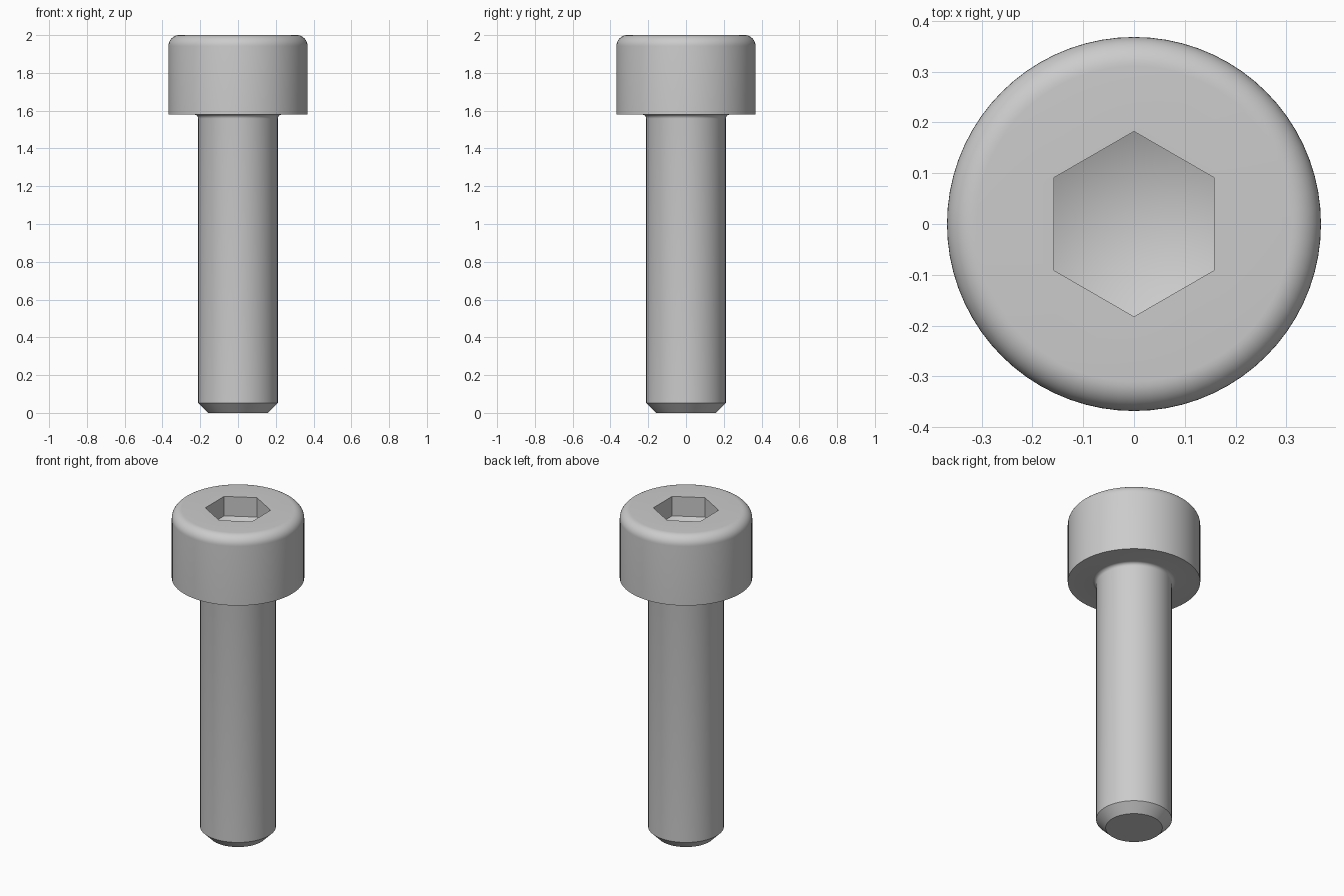
import bpy
import bmesh
from math import cos, sin, pi, sqrt, radians

cube = bpy.data.objects.get("Cube")
if cube:
    bpy.data.objects.remove(cube)

MM = 2 / 19                      # one millimetre of a 19 mm screw
SIDES = 72
SHANK_R, HEAD_R = 2 * MM, 3.5 * MM
TOP, HEAD_Z = 2.0, 15 * MM
CHAMFER, ROUND, FILLET = 0.5 * MM, 0.55 * MM, 0.2 * MM
SOCKET_R = 3 * MM / sqrt(3)      # centre to corner
TIP_DEPTH = 2 * MM
WALL_DEPTH = TIP_DEPTH - 1.5 * MM / sqrt(3)

steel = bpy.data.materials.new("steel_grey")
steel.use_nodes = True
colour = (0.6, 0.6, 0.6, 1)
steel.diffuse_color = colour
steel.node_tree.nodes["Principled BSDF"].inputs["Base Color"].default_value = colour


def arc(cx, cz, r, start, end, steps):
    """Profile points along an arc, angles in degrees."""
    angles = [radians(start + (end - start) * i / steps) for i in range(steps + 1)]
    return [(cx + r * cos(a), cz + r * sin(a)) for a in angles]


def ring(bm, r, z, n, turn=0.0):
    return [bm.verts.new((r * cos(turn + 2 * pi * i / n),
                          r * sin(turn + 2 * pi * i / n), z)) for i in range(n)]


def skin(bm, a, b):
    """Quads between two equal rings."""
    for i in range(len(a)):
        j = (i + 1) % len(a)
        bm.faces.new((a[i], a[j], b[j], b[i]))


def loop_edges(bm, loop):
    return [bm.edges.get((loop[i - 1], loop[i])) for i in range(len(loop))]


# Outer profile: chamfered end, shank, fillet under the head, rounded head
profile = [(SHANK_R - CHAMFER, 0), (SHANK_R, CHAMFER)]
profile += arc(SHANK_R + FILLET, HEAD_Z - FILLET, FILLET, 180, 90, 5)
profile += [(HEAD_R, HEAD_Z)]
profile += arc(HEAD_R - ROUND, TOP - ROUND, ROUND, 0, 90, 10)

bm = bmesh.new()
rings = [ring(bm, r, z, SIDES) for r, z in profile]
for low, high in zip(rings, rings[1:]):
    skin(bm, low, high)
bm.faces.new(rings[0][::-1])

# Hexagonal socket with a pointed floor
rim = ring(bm, SOCKET_R, TOP, 6, pi / 6)
floor = ring(bm, SOCKET_R, TOP - WALL_DEPTH, 6, pi / 6)
skin(bm, rim, floor)
tip = bm.verts.new((0, 0, TOP - TIP_DEPTH))
for i in range(6):
    bm.faces.new((floor[i - 1], floor[i], tip))

# Flat top between the rounded edge and the socket
bmesh.ops.triangle_fill(bm, use_beauty=True,
                        edges=loop_edges(bm, rings[-1]) + loop_edges(bm, rim))
bmesh.ops.recalc_face_normals(bm, faces=bm.faces)

mesh = bpy.data.meshes.new("socket_head_screw")
bm.to_mesh(mesh)
bm.free()
mesh.materials.append(steel)
screw = bpy.data.objects.new("socket_head_screw", mesh)
bpy.context.collection.objects.link(screw)

# Smooth round faces, sharp creases
bpy.ops.object.select_all(action="DESELECT")
screw.select_set(True)
bpy.context.view_layer.objects.active = screw
bpy.ops.object.shade_smooth_by_angle(angle=radians(30))
